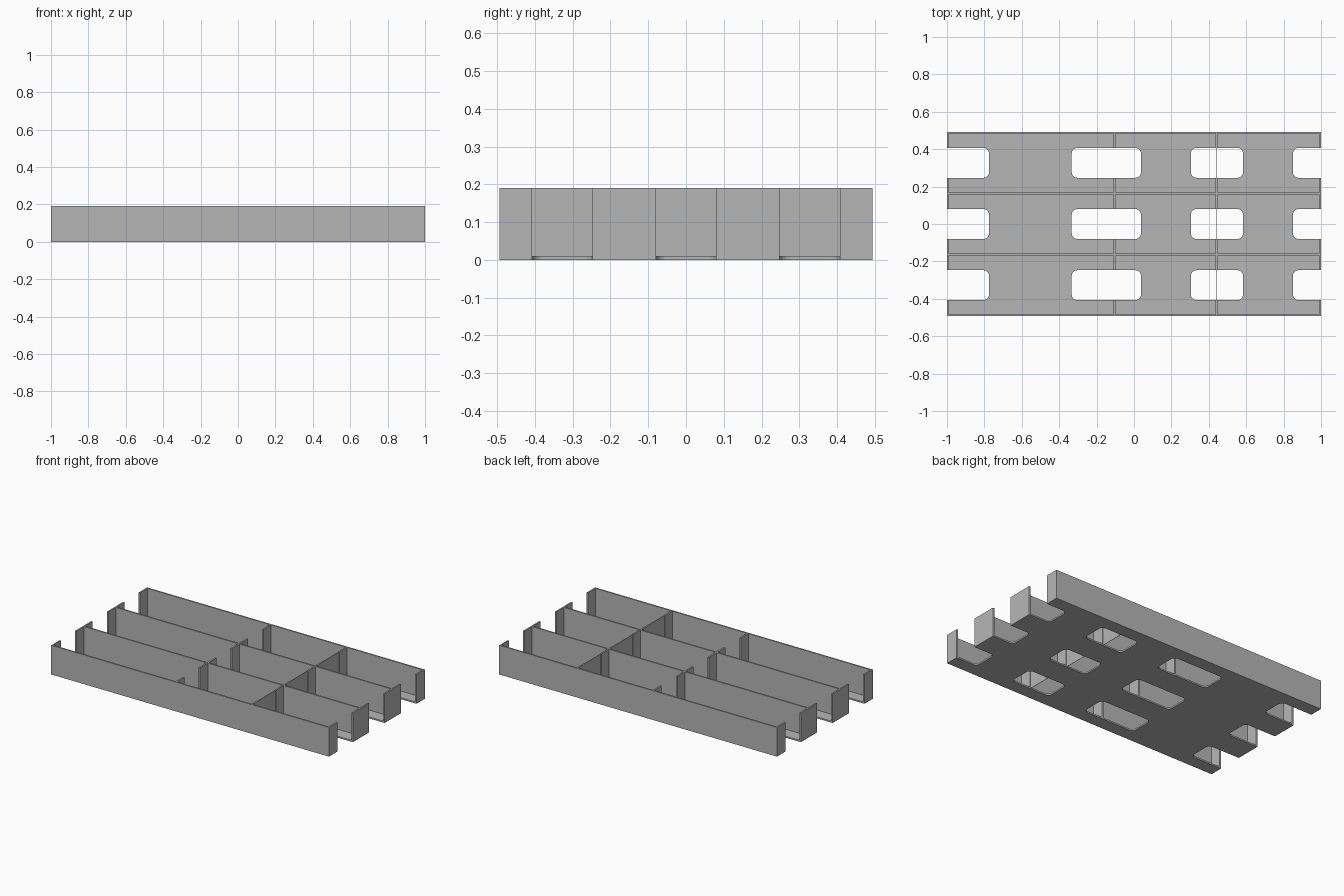
import bpy
import bmesh
from mathutils import Matrix, Vector

default = bpy.data.objects.get("Cube")
if default:
    bpy.data.objects.remove(default, do_unlink=True)

HALF_X, HALF_Y, HEIGHT = 1.0, 0.493, 0.19
WALL, FLOOR = 0.01, 0.01
LANES = (-0.327, 0.0, 0.327)      # centre of each storage lane
SLOT = 0.08                       # half width of the finger slots

grey = bpy.data.materials.new("plain_grey")
grey.use_nodes = True
colour = (0.47, 0.47, 0.47, 1)
grey.diffuse_color = colour
grey.node_tree.nodes["Principled BSDF"].inputs["Base Color"].default_value = colour


def add_object(name, bm):
    mesh = bpy.data.meshes.new(name)
    bm.to_mesh(mesh)
    bm.free()
    mesh.materials.append(grey)
    obj = bpy.data.objects.new(name, mesh)
    bpy.context.collection.objects.link(obj)
    return obj


def add_box(bm, low, high):
    low, high = Vector(low), Vector(high)
    matrix = Matrix.Translation((low + high) / 2) @ Matrix.Diagonal((*(high - low), 1))
    return bmesh.ops.create_cube(bm, size=1, matrix=matrix)["verts"]


def box(name, low, high):
    bm = bmesh.new()
    add_box(bm, low, high)
    return add_object(name, bm)


# Rounded cutters that open the finger slots through floor and dividers
bm = bmesh.new()
for x0, x1 in ((-1.2, -0.775), (-0.333, 0.037), (0.304, 0.583), (0.85, 1.2)):
    for y in LANES:
        verts = add_box(bm, (x0, y - SLOT, -0.1), (x1, y + SLOT, HEIGHT + 0.1))
        edges = {e for v in verts for e in v.link_edges
                 if abs(e.verts[0].co.z - e.verts[1].co.z) > 0.1}
        bmesh.ops.bevel(bm, geom=list(edges), offset=0.03, segments=6,
                        profile=0.5, affect='EDGES')
cutter = add_object("slot_cutter", bm)
cutter.hide_render = True


def cut_slots(obj):
    mod = obj.modifiers.new("slots", 'BOOLEAN')
    mod.operation = 'DIFFERENCE'
    mod.solver = 'EXACT'
    mod.object = cutter
    bpy.context.view_layer.objects.active = obj
    bpy.ops.object.modifier_apply(modifier=mod.name)


# Floor with slots
cut_slots(box("floor", (-HALF_X, -HALF_Y, 0), (HALF_X, HALF_Y, FLOOR)))

# Long walls between and around the lanes
inset = HALF_Y - WALL / 2
for name, y in (("front_wall", -inset), ("front_divider", -0.163),
                ("back_divider", 0.163), ("back_wall", inset)):
    box(name, (-HALF_X, y - WALL / 2, 0), (HALF_X, y + WALL / 2, HEIGHT))

# Cross walls, opened by the slots
end = HALF_X - WALL / 2
for name, x in (("right_end_posts", -end), ("middle_posts", -0.105),
                ("partition_posts", 0.442), ("left_end_posts", end)):
    cut_slots(box(name, (x - WALL / 2, -HALF_Y + WALL / 2, FLOOR / 2),
                  (x + WALL / 2, HALF_Y - WALL / 2, HEIGHT)))

# Thin sheets closing the partition gaps
for name, y in zip(("front_sheet", "centre_sheet", "back_sheet"), LANES):
    box(name, (0.441, y - SLOT, 0), (0.443, y + SLOT, HEIGHT))

bpy.data.objects.remove(cutter, do_unlink=True)
